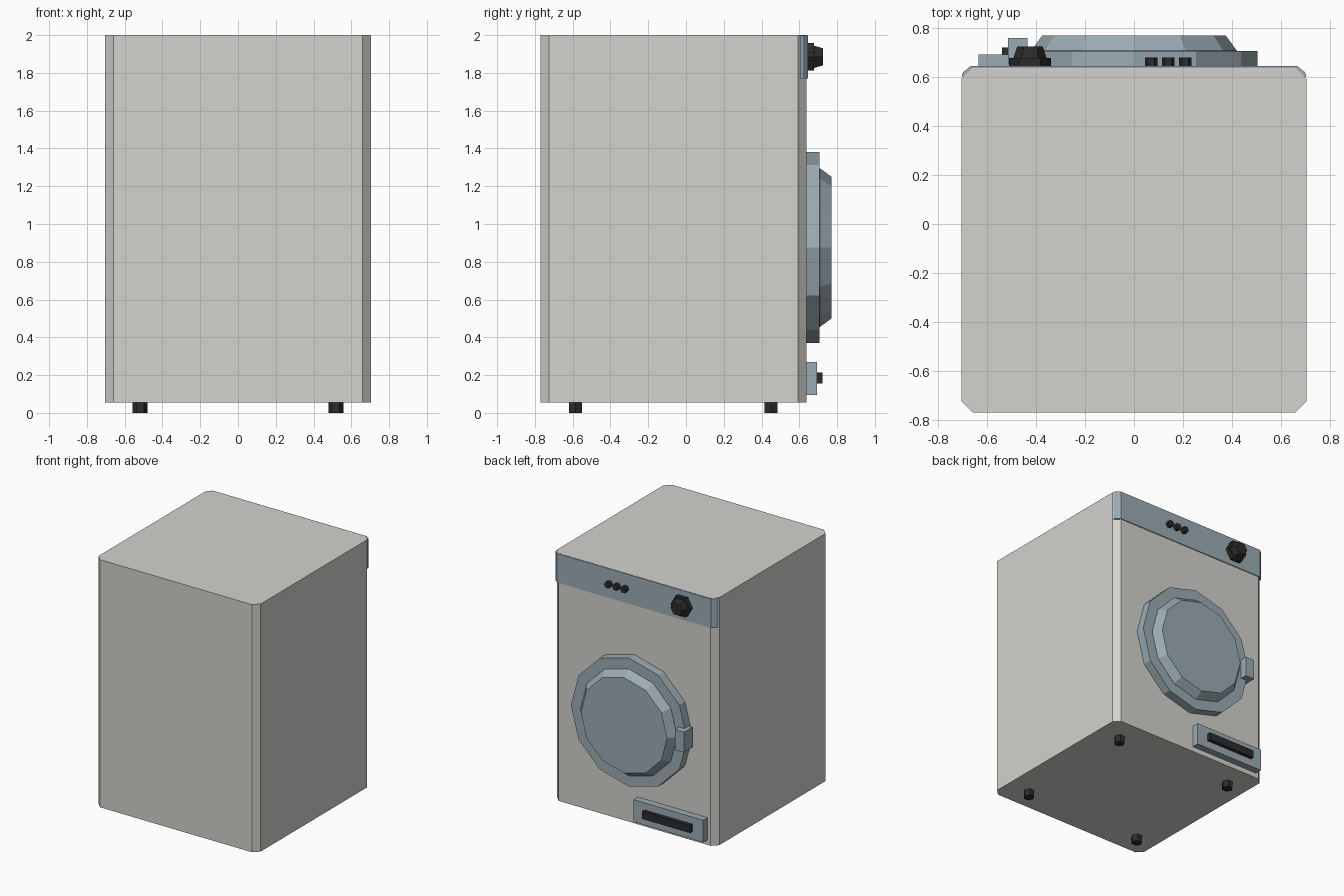
import bpy, bmesh, math

if "Cube" in bpy.data.objects:
    bpy.data.objects.remove(bpy.data.objects["Cube"])


def material(name, rgb):
    m = bpy.data.materials.new(name)
    m.diffuse_color = (*rgb, 1)
    m.use_nodes = True
    m.node_tree.nodes["Principled BSDF"].inputs["Base Color"].default_value = m.diffuse_color
    return m


CASE = material("warm_grey", (0.66, 0.645, 0.61))
TRIM = material("blue_grey", (0.33, 0.41, 0.46))
DARK = material("near_black", (0.025, 0.025, 0.025))


def loft(name, rings, mat):
    """Skin a stack of equal-length point rings and cap both ends."""
    bm = bmesh.new()
    vs = [[bm.verts.new(p) for p in ring] for ring in rings]
    n = len(vs[0])
    for a, b in zip(vs, vs[1:]):
        for i in range(n):
            j = (i + 1) % n
            bm.faces.new((a[i], a[j], b[j], b[i]))
    bm.faces.new(vs[0][::-1])
    bm.faces.new(vs[-1])
    bmesh.ops.recalc_face_normals(bm, faces=bm.faces)
    me = bpy.data.meshes.new(name)
    bm.to_mesh(me)
    bm.free()
    me.materials.append(mat)
    ob = bpy.data.objects.new(name, me)
    bpy.context.collection.objects.link(ob)
    return ob


def slab(name, outline, z0, z1, mat):
    return loft(name, [[(x, y, z) for x, y in outline] for z in (z0, z1)], mat)


def box(name, x0, x1, y0, y1, z0, z1, mat):
    return slab(name, [(x0, y0), (x1, y0), (x1, y1), (x0, y1)], z0, z1, mat)


def dial(name, x, z, sides, profile, mat):
    """Turned part whose axis runs along y; profile holds (radius, y)."""
    ang = [2 * math.pi * k / sides for k in range(sides)]
    return loft(name, [[(x + r * math.cos(a), y, z + r * math.sin(a)) for a in ang]
                       for r, y in profile], mat)


# Cabinet with chamfered vertical corners
half = [(0.66, -0.77), (0.705, -0.725), (0.705, 0.593), (0.66, 0.638)]
slab("cabinet", half + [(-x, y) for x, y in reversed(half)], 0.055, 2.0, CASE)

# Control panel wrapping the top of the working side
half = [(0.705, 0.603), (0.699, 0.62), (0.668, 0.645)]
slab("control_panel", half + [(-x, y) for x, y in reversed(half)], 1.77, 1.999, TRIM)

# Selector knob and buttons
dial("selector_knob", -0.425, 1.885, 6,
     [(0.085, 0.64), (0.085, 0.678), (0.068, 0.678), (0.052, 0.726)], DARK)
for i in range(3):
    dial(f"button_{i + 1}", 0.07 + 0.07 * i, 1.885, 6,
         [(0.026, 0.64), (0.026, 0.68)], DARK)

# Round door: outer ring and raised window
dial("door_ring", 0, 0.875, 12, [(0.505, 0.63), (0.505, 0.708)], TRIM)
dial("door_window", 0, 0.875, 12, [(0.42, 0.70), (0.42, 0.709), (0.375, 0.77)], TRIM)
box("door_handle", -0.515, -0.435, 0.655, 0.76, 0.795, 0.955, TRIM)

# Drawer with pull
box("drawer_plate", -0.635, -0.03, 0.63, 0.693, 0.095, 0.27, TRIM)
box("drawer_pull", -0.54, -0.125, 0.69, 0.722, 0.155, 0.215, DARK)

# Feet
for sx, side in ((-1, "left"), (1, "right")):
    for y, end in ((-0.585, "front"), (0.45, "rear")):
        pts = [(sx * 0.518 + 0.04 * math.cos(k * math.pi / 3),
                y + 0.04 * math.sin(k * math.pi / 3)) for k in range(6)]
        slab(f"foot_{end}_{side}", pts, 0.0, 0.06, DARK)
